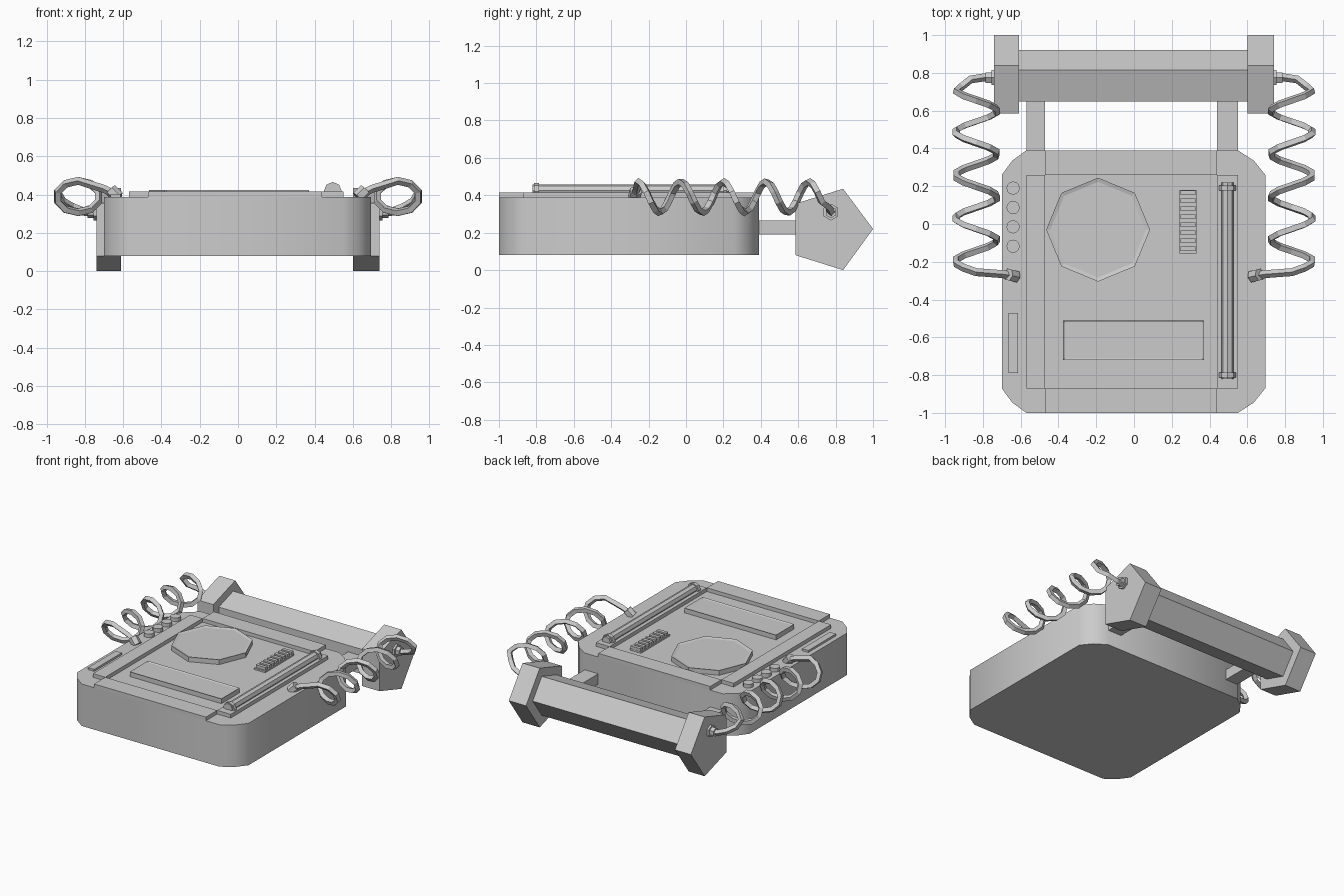
import bpy, bmesh, math
from mathutils import Vector

if "Cube" in bpy.data.objects:
    bpy.data.objects.remove(bpy.data.objects["Cube"])


def mesh_object(name, bm):
    bmesh.ops.recalc_face_normals(bm, faces=bm.faces)
    me = bpy.data.meshes.new(name)
    bm.to_mesh(me)
    bm.free()
    ob = bpy.data.objects.new(name, me)
    bpy.context.collection.objects.link(ob)
    return ob


def prism(name, pts, a, b, axis='Z', inset=0.0, lift=0.0):
    """Extrude a 2D outline from a to b along an axis; optional inset top."""
    bm = bmesh.new()
    place = (lambda u, v, w: (u, v, w)) if axis == 'Z' else (lambda u, v, w: (w, u, v))
    lo = [bm.verts.new(place(u, v, a)) for u, v in pts]
    hi = [bm.verts.new(place(u, v, b)) for u, v in pts]
    n = len(pts)
    bm.faces.new(lo)
    top = bm.faces.new(hi)
    for i in range(n):
        j = (i + 1) % n
        bm.faces.new((lo[i], lo[j], hi[j], hi[i]))
    bmesh.ops.recalc_face_normals(bm, faces=bm.faces)
    if inset:
        bmesh.ops.inset_region(bm, faces=[top], thickness=inset)
        for v in top.verts:
            v.co.z += lift
    return mesh_object(name, bm)


def box(name, x0, x1, y0, y1, z0, z1, **kw):
    return prism(name, [(x0, y0), (x1, y0), (x1, y1), (x0, y1)], z0, z1, **kw)


def ngon(cx, cy, r, n, start=0.0):
    return [(cx + r * math.cos(start + i * 2 * math.pi / n),
             cy + r * math.sin(start + i * 2 * math.pi / n)) for i in range(n)]


def rod(name, p, q, r, n):
    p, q = Vector(p), Vector(q)
    bm = bmesh.new()
    bmesh.ops.create_cone(bm, cap_ends=True, segments=n, radius1=r, radius2=r, depth=(q - p).length)
    ob = mesh_object(name, bm)
    ob.location = (p + q) / 2
    ob.rotation_euler = (q - p).to_track_quat('Z', 'Y').to_euler()
    return ob


# Main body with rounded corners
outline = [(-0.57, -1), (0.55, -1), (0.635, -0.945), (0.695, -0.87),
           (0.695, 0.26), (0.635, 0.335), (0.55, 0.39), (-0.57, 0.39),
           (-0.645, 0.335), (-0.70, 0.26), (-0.70, -0.87), (-0.645, -0.945)]
body = prism("body", outline, 0.08, 0.388)
bpy.context.view_layer.objects.active = body
body.select_set(True)
bpy.ops.object.shade_smooth_by_angle(angle=math.radians(40))
body.select_set(False)

# Raised border strips around the control panel
box("left_strip", -0.57, -0.47, -0.87, 0.26, 0.38, 0.415)
box("right_strip", 0.44, 0.55, -0.87, 0.26, 0.38, 0.415)
box("front_strip", -0.47, 0.44, -1, -0.87, 0.38, 0.415)
box("back_strip", -0.47, 0.44, 0.26, 0.39, 0.38, 0.415)

# Speaker dial and display
prism("speaker_dial", ngon(-0.19, -0.03, 0.275, 8), 0.38, 0.423, inset=0.022, lift=-0.006)
box("display", -0.375, 0.37, -0.72, -0.51, 0.38, 0.423, inset=0.013, lift=-0.006)

# Ridged grille
box("grille_base", 0.24, 0.33, -0.155, 0.18, 0.38, 0.40)
for i in range(8):
    y = -0.143 + i * 0.0425
    box("grille_ridge", 0.245, 0.325, y, y + 0.024, 0.39, 0.42)

# Round buttons and side slot
for y in (0.19, 0.087, -0.015, -0.118):
    prism("button", ngon(-0.64, y, 0.035, 12), 0.38, 0.415)
box("side_slot", -0.665, -0.615, -0.79, -0.47, 0.38, 0.403)

# Long rod with end clamps
rod("antenna_rod", (0.495, -0.82, 0.425), (0.495, 0.22, 0.425), 0.033, 8)
for y in (-0.80, 0.19):
    rod("rod_clamp", (0.495, y - 0.013, 0.42), (0.495, y + 0.013, 0.42), 0.046, 8)

# Arms joining the body to the handset
box("left_arm", -0.57, -0.47, 0.38, 0.68, 0.19, 0.265)
box("right_arm", 0.44, 0.55, 0.38, 0.68, 0.19, 0.265)

# Five-sided handset bar and its end caps
cap = [(0.585, 0.085), (0.585, 0.36), (0.84, 0.44), (1.0, 0.225), (0.84, 0.005)]
bar = [(0.77 + (y - 0.77) * 0.66, 0.222 + (z - 0.222) * 0.66) for y, z in cap]
prism("handset_bar", bar, -0.62, 0.61, axis='X')
ground = [(y, z - 0.005) for y, z in cap]
prism("left_cap", ground, -0.74, -0.61, axis='X')
prism("right_cap", ground, 0.60, 0.74, axis='X')

# Coiled cords with plugs on both sides
PITCH, CY = 0.228, 0.03
for side, s in (("left", -1), ("right", 1)):
    path = [(0.63, -0.275, 0.395), (0.70, -0.265, 0.43)]
    y0, y1 = CY - 1.25 * PITCH, CY + 3.05 * PITCH
    steps = 43
    for i in range(steps + 1):
        y = y0 + (y1 - y0) * i / steps
        t = -(y - CY) / PITCH * 2 * math.pi
        k = 0.75 if i in (0, steps) else 1.0
        path.append((0.835 + 0.112 * k * math.cos(t), y, 0.39 + 0.082 * math.sin(t)))
    path += [(0.865, 0.765, 0.335), (0.80, 0.775, 0.31), (0.72, 0.775, 0.31)]
    cu = bpy.data.curves.new(side + "_cord", 'CURVE')
    cu.dimensions = '3D'
    cu.bevel_depth = 0.021
    cu.bevel_resolution = 0
    cu.use_fill_caps = True
    sp = cu.splines.new('POLY')
    sp.use_smooth = False
    sp.points.add(len(path) - 1)
    for p, (x, y, z) in zip(sp.points, path):
        p.co = (s * x, y, z, 1)
    bpy.context.collection.objects.link(bpy.data.objects.new(side + "_cord", cu))
    rod(side + "_body_plug", (s * 0.625, -0.278, 0.385), (s * 0.665, -0.268, 0.425), 0.034, 6)
    rod(side + "_cap_plug", (s * 0.73, 0.775, 0.31), (s * 0.755, 0.775, 0.31), 0.045, 6)
    rod(side + "_cap_plug_tip", (s * 0.75, 0.775, 0.31), (s * 0.785, 0.775, 0.31), 0.032, 6)
